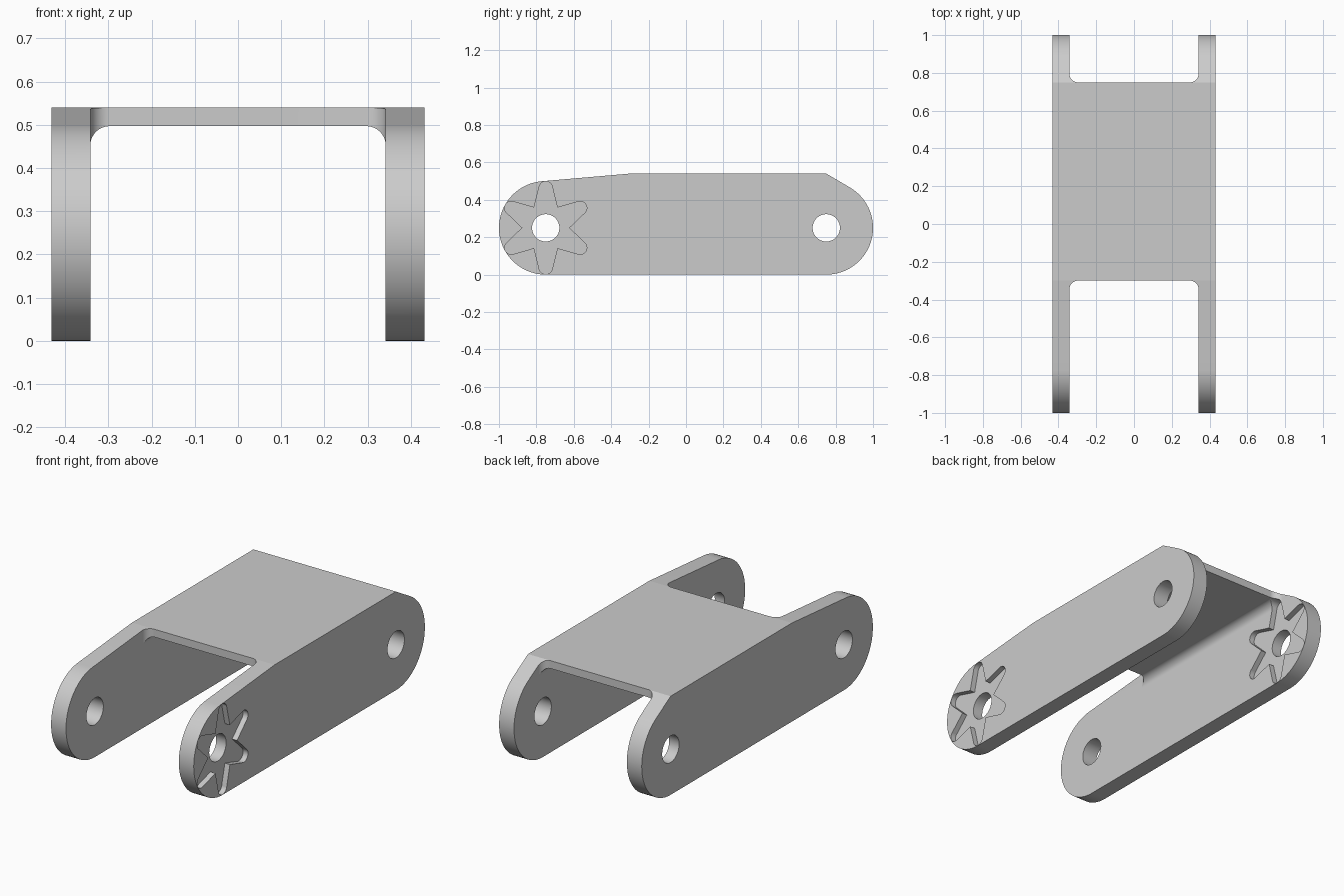
import bpy
import bmesh
from math import radians, degrees, sin, cos, pi, acos, atan2, hypot

if "Cube" in bpy.data.objects:
    bpy.data.objects.remove(bpy.data.objects["Cube"], do_unlink=True)

END_Y, MID_Z, END_R = 0.75, 0.25, 0.25      # rounded ends of the arms
TOP, PLATE_Z, HALF_W, INNER = 0.54, 0.497, 0.432, 0.342
FILLET, HOLE_R, RECESS = 0.045, 0.073, 0.03
FRONT_EDGE, BACK_EDGE = -0.3, 0.75          # top plate limits along y


def arc(cx, cy, r, start, end, step=2.8):
    n = max(2, int(abs(end - start) / step) + 1)
    angles = [radians(start + (end - start) * i / n) for i in range(n + 1)]
    return [(cx + r * cos(a), cy + r * sin(a)) for a in angles]


def tangent_angle(cx, cy, r, px, py, side):
    """Angle on a circle where the line from point p touches it."""
    dx, dy = px - cx, py - cy
    return degrees(atan2(dy, dx) + side * acos(r / hypot(dx, dy)))


def prism(name, outline, axis, lo, hi):
    """Extrude a 2D outline along an axis."""
    place = {"X": lambda a, b: (lo, a, b),
             "Y": lambda a, b: (a, lo, b),
             "Z": lambda a, b: (a, b, lo)}[axis]
    bm = bmesh.new()
    face = bm.faces.new([bm.verts.new(place(a, b)) for a, b in outline])
    out = bmesh.ops.extrude_face_region(bm, geom=[face])
    moved = [g for g in out["geom"] if isinstance(g, bmesh.types.BMVert)]
    shift = [(hi - lo) * (axis == k) for k in "XYZ"]
    bmesh.ops.translate(bm, verts=moved, vec=shift)
    bmesh.ops.recalc_face_normals(bm, faces=bm.faces)
    mesh = bpy.data.meshes.new(name)
    bm.to_mesh(mesh)
    bm.free()
    obj = bpy.data.objects.new(name, mesh)
    bpy.context.collection.objects.link(obj)
    return obj


def rounded_slot(end, far):
    """Channel outline closed at `end` with filleted corners, open at `far`."""
    s = 1 if end > far else -1
    c, x = end - s * FILLET, INNER - FILLET
    return ([(INNER, far)] + arc(x, c, FILLET, 0, s * 90)
            + arc(-x, c, FILLET, s * 90, s * 180) + [(-INNER, far)])


def star(cy, cz):
    """Six rounded points with sharp valleys between them."""
    pts = []
    for k in range(6):
        a = 90 + 60 * k
        tip = (cy + 0.212 * cos(radians(a)), cz + 0.212 * sin(radians(a)))
        pts += arc(*tip, 0.036, a - 82, a + 82)
        v = radians(a + 30)
        pts.append((cy + 0.125 * cos(v), cz + 0.125 * sin(v)))
    return pts


# Side outline: rounded ends joined by tangent slopes to the flat top
back = tangent_angle(END_Y, MID_Z, END_R, BACK_EDGE, TOP, -1)
front = tangent_angle(-END_Y, MID_Z, END_R, FRONT_EDGE, TOP, 1)
side = (arc(END_Y, MID_Z, END_R, -90, back)
        + [(BACK_EDGE, TOP), (FRONT_EDGE, TOP)]
        + arc(-END_Y, MID_Z, END_R, front, 270))
bracket = prism("bracket", side, "X", -HALF_W, HALF_W)

# Channel under the plate, and the open slots at both ends
cutters = [
    prism("channel_cutter", rounded_slot(PLATE_Z, -0.2), "Y", -1.2, 1.2),
    prism("front_slot_cutter", rounded_slot(FRONT_EDGE, -1.2), "Z", -0.3, 0.8),
    prism("back_slot_cutter", rounded_slot(BACK_EDGE, 1.2), "Z", -0.3, 0.8),
]

# Pivot holes through both arms
for label, y in (("front", -END_Y), ("back", END_Y)):
    ring = arc(y, MID_Z, HOLE_R, 0, 360)[:-1]
    cutters.append(prism(label + "_hole_cutter", ring, "X", -0.6, 0.6))

# Star recesses: outer face of one arm, inner face of the other
cutters.append(prism("front_star_cutter", star(-END_Y, MID_Z), "X",
                     HALF_W - RECESS, HALF_W + 0.1))
cutters.append(prism("back_star_cutter", star(END_Y, MID_Z), "X",
                     -INNER - RECESS, -INNER + 0.1))

bpy.ops.object.select_all(action="DESELECT")
bpy.context.view_layer.objects.active = bracket
bracket.select_set(True)
for cutter in cutters:
    cutter.hide_render = True
    mod = bracket.modifiers.new(cutter.name, "BOOLEAN")
    mod.operation = "DIFFERENCE"
    mod.solver = "EXACT"
    mod.object = cutter
    bpy.ops.object.modifier_apply(modifier=mod.name)
    bpy.data.objects.remove(cutter, do_unlink=True)

# Plain grey finish
grey = bpy.data.materials.new("plain_grey")
grey.use_nodes = True
colour = (0.6, 0.6, 0.6, 1)
grey.diffuse_color = colour
grey.node_tree.nodes["Principled BSDF"].inputs["Base Color"].default_value = colour
bracket.data.materials.clear()
bracket.data.materials.append(grey)
bpy.ops.object.shade_smooth_by_angle(angle=radians(4))
